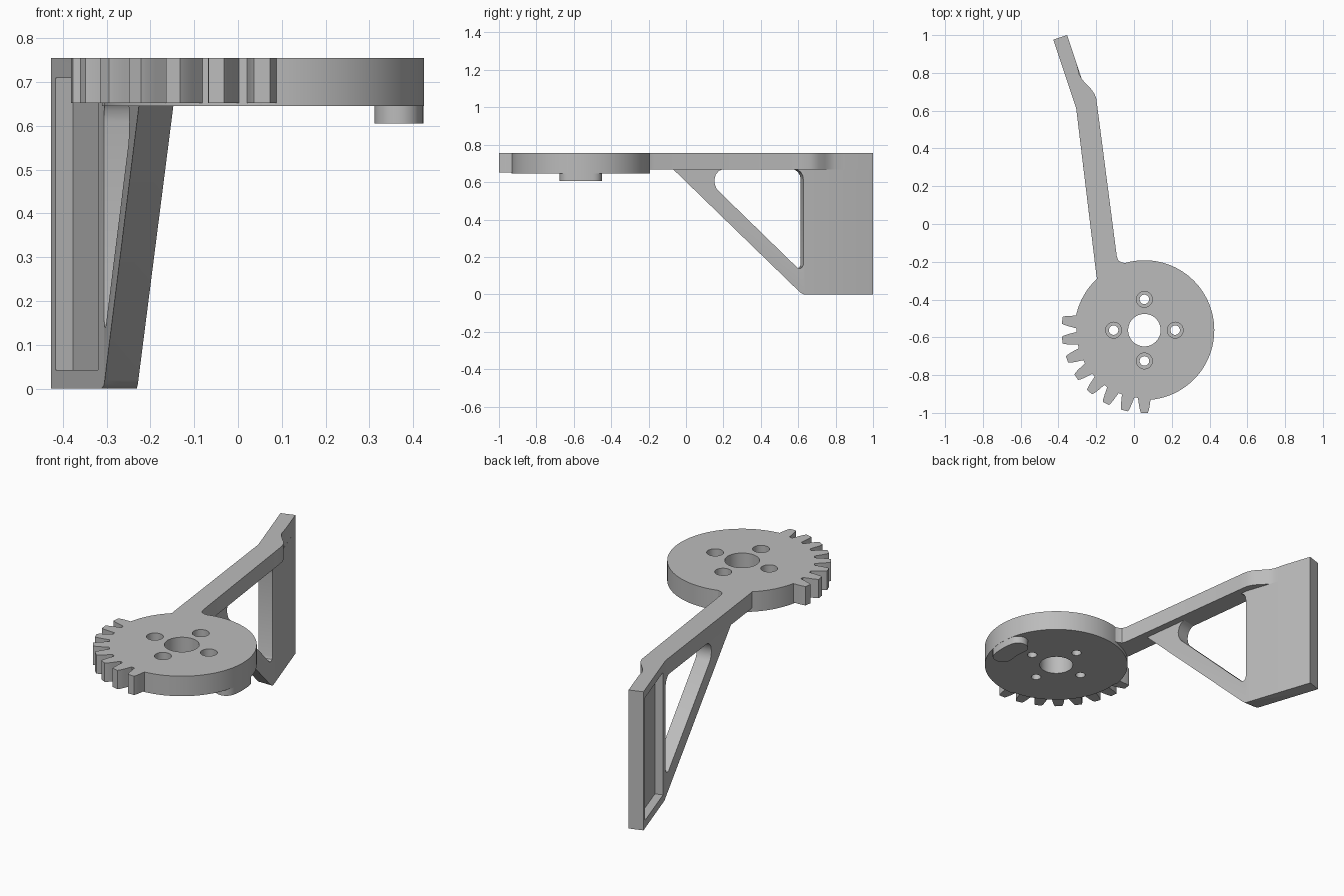
import bpy, bmesh, math
from mathutils import Vector

old = bpy.data.objects.get("Cube")
if old:
    bpy.data.objects.remove(old, do_unlink=True)

grey = bpy.data.materials.new("plain grey")
grey.use_nodes = True
grey.diffuse_color = (0.5, 0.5, 0.5, 1)
grey.node_tree.nodes["Principled BSDF"].inputs["Base Color"].default_value = (0.5, 0.5, 0.5, 1)

TOP, BAR, DISC = 0.755, 0.667, 0.646
CX, CY, R = 0.055, -0.562, 0.37


def prism(name, outline, lo, hi, place=lambda a, b, h: (a, b, h)):
    """Extrude a 2D outline from lo to hi."""
    bm = bmesh.new()
    ends = [[bm.verts.new(place(a, b, h)) for a, b in outline] for h in (lo, hi)]
    n = len(outline)
    for ring in ends:
        bm.faces.new(ring)
    for i in range(n):
        j = (i + 1) % n
        bm.faces.new((ends[0][i], ends[0][j], ends[1][j], ends[1][i]))
    bmesh.ops.recalc_face_normals(bm, faces=bm.faces)
    mesh = bpy.data.meshes.new(name)
    bm.to_mesh(mesh)
    bm.free()
    mesh.materials.append(grey)
    obj = bpy.data.objects.new(name, mesh)
    bpy.context.collection.objects.link(obj)
    return obj


def polar(r, deg, x=CX, y=CY):
    t = math.radians(deg)
    return (x + r * math.cos(t), y + r * math.sin(t))


def circle(r, x, y, n=48):
    return [polar(r, 360 * i / n, x, y) for i in range(n)]


def cut(obj, cutter):
    cutter.hide_render = True
    mod = obj.modifiers.new("cut", "BOOLEAN")
    mod.operation = "DIFFERENCE"
    mod.solver = "EXACT"
    mod.object = cutter
    bpy.context.view_layer.objects.active = obj
    bpy.ops.object.modifier_apply(modifier=mod.name)


def drop(*objs):
    for o in objs:
        bpy.data.objects.remove(o, do_unlink=True)


# Round hub, slightly smaller where the teeth sit
rim = [polar(0.36 if 172 < a < 270 else R, a) for a in range(0, 360, 3)]
disc = prism("hub_disc", rim, DISC, TOP)
holes = [prism("bore", circle(0.086, CX, CY), 0.5, 0.9)]
for k in range(4):
    x, y = polar(0.163, 90 * k)
    holes.append(prism("screw_hole", circle(0.025, x, y, 32), 0.5, 0.9))
    holes.append(prism("counterbore", circle(0.042, x, y, 32), 0.69, 0.9))
for h in holes:
    cut(disc, h)
drop(*holes)

# Gear teeth on one quarter of the rim
half = [(0.345, 0.037), (0.365, 0.033), (0.40, 0.028), (0.425, 0.023), (0.438, 0.018)]
section = half + [(r, -w) for r, w in reversed(half)]
teeth = [disc]
for k in range(8):
    t = math.radians(270 - k * 360 / 26)
    c, s = math.cos(t), math.sin(t)
    pts = [(CX + r * c - w * s, CY + r * s + w * c) for r, w in section]
    teeth.append(prism("gear_tooth", pts, 0.652, TOP))

# Bean-shaped stop under the rim
mid, cap, span = 0.316, 0.053, 11
bean = [polar(mid + cap, a) for a in range(-span, span + 1, 2)]
bean += [polar(cap, span + a, *polar(mid, span)) for a in range(15, 180, 15)]
bean += [polar(mid - cap, a) for a in range(span, -span - 1, -2)]
bean += [polar(cap, a - span, *polar(mid, -span)) for a in range(195, 360, 15)]
stop = prism("stop_nub", bean, 0.606, DISC + 0.01)

# Top arm with its fillet at the hub and the bulge at the bend
bend, tip_l, tip_r = (-0.306, 0.612), (-0.427, 0.976), (-0.354, 1.0)
arm_outline = [polar(0.366, a) for a in range(133, 104, -4)]
arm_outline += [(-0.065, -0.203), (-0.082, -0.195), (-0.091, -0.172)]
arm_outline += [(-0.194, 0.62), (-0.2, 0.665), (-0.21, 0.69), (-0.225, 0.712),
                (-0.255, 0.743), (-0.275, 0.766), (-0.29, 0.793), (-0.301, 0.84)]
arm_outline += [tip_r, tip_l, bend, (-0.2, -0.265)]
arm = prism("top_arm", arm_outline, BAR, TOP)

# Brace and end plate hanging below the arm
brace_outline = [(-0.22, -0.1), (-0.141, -0.1), (-0.232, 0.635), tip_r, tip_l, bend]
brace = prism("brace_plate", brace_outline, 0, BAR)


def sideways(y, z, x):
    return (x, y + 0.2 * (x + 0.23), z)


wedge = prism("wedge", [(-0.2, 0.796), (0.6, 0.02), (0.615, 0.007), (0.64, -0.005),
                        (0.64, -0.1), (-0.2, -0.1)], -0.6, 0.1, lambda y, z, x: (x, y, z))
window = prism("window", [(0.155, 0.56), (0.143, 0.585), (0.14, 0.61), (0.147, 0.64),
                          (0.165, 0.66), (0.19, 0.67), (0.19, 0.72), (0.59, 0.72),
                          (0.59, 0.67), (0.612, 0.655), (0.625, 0.635), (0.628, 0.61),
                          (0.628, 0.16), (0.622, 0.145), (0.61, 0.138), (0.594, 0.143)],
               -0.6, 0.1, sideways)
cut(brace, wedge)
cut(brace, window)

# Shallow pocket in the outer face of the end plate
a, b = Vector(bend), Vector(tip_l)
along = (b - a).normalized()
inward = Vector((along.y, -along.x))
p, q = a + along * 0.045, b - along * 0.03
pocket = prism("pocket", [p - inward * 0.03, p + inward * 0.042,
                          q + inward * 0.042, q - inward * 0.03], 0.042, 0.71)
for part in (arm, brace):
    cut(part, pocket)
drop(wedge, window, pocket)

# Smooth curves, sharp edges
bpy.ops.object.select_all(action="DESELECT")
for o in teeth + [stop, arm, brace]:
    o.select_set(True)
bpy.context.view_layer.objects.active = disc
bpy.ops.object.shade_smooth_by_angle(angle=math.radians(30))
